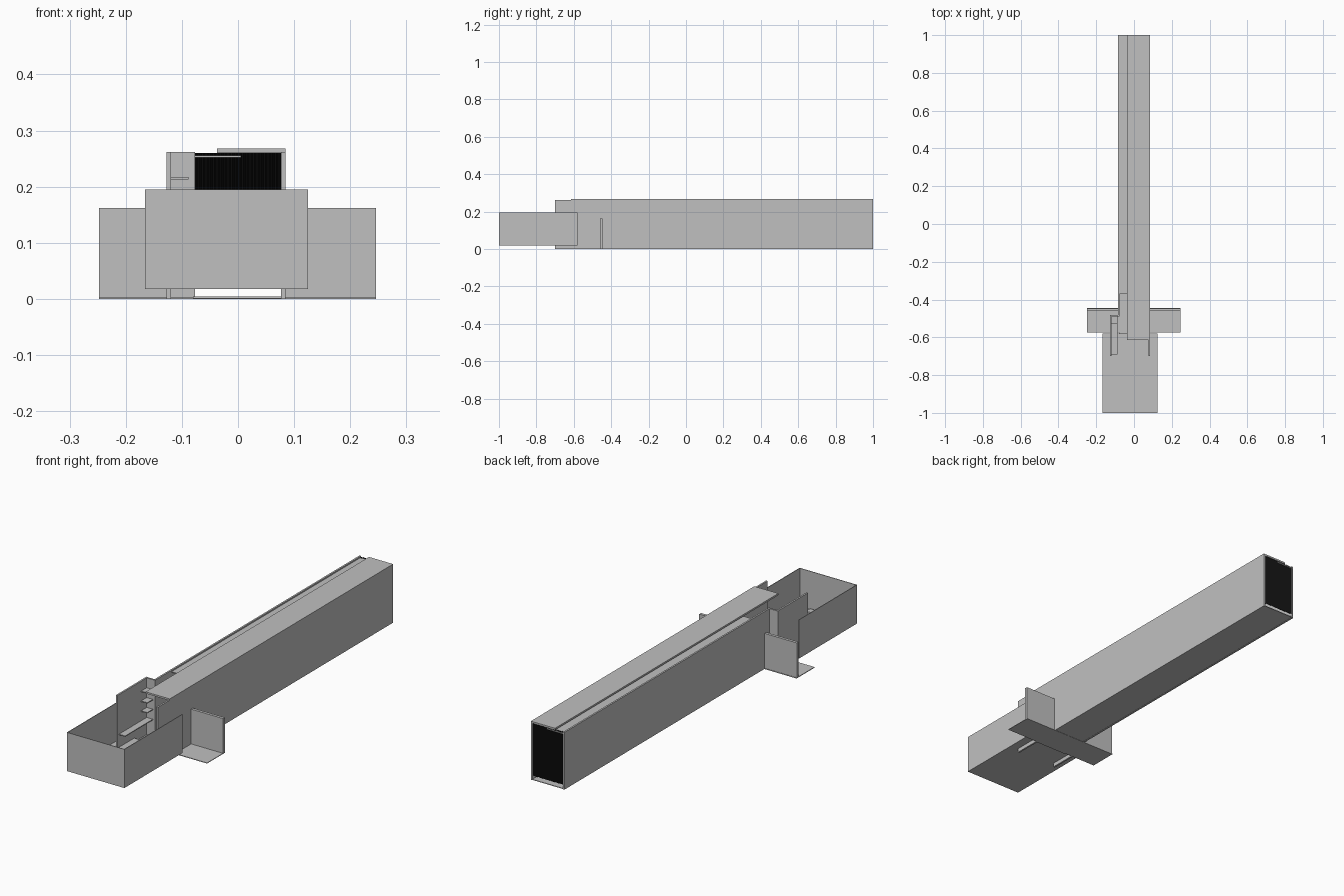
import bpy
import bmesh

cube = bpy.data.objects.get("Cube")
if cube:
    bpy.data.objects.remove(cube, do_unlink=True)


def material(name, rgb):
    mat = bpy.data.materials.new(name)
    mat.use_nodes = True
    mat.diffuse_color = (*rgb, 1)
    mat.node_tree.nodes["Principled BSDF"].inputs["Base Color"].default_value = (*rgb, 1)
    return mat


GREY = material("light_grey", (0.53, 0.53, 0.53))
BLACK = material("black", (0.004, 0.004, 0.004))


def add_object(name, bm, mat):
    mesh = bpy.data.meshes.new(name)
    bmesh.ops.recalc_face_normals(bm, faces=bm.faces)
    bm.to_mesh(mesh)
    bm.free()
    mesh.materials.append(mat)
    obj = bpy.data.objects.new(name, mesh)
    bpy.context.collection.objects.link(obj)
    return obj


def plate(name, xs, ys, zs, mat=GREY):
    """Box given by its ranges along x, y and z."""
    bm = bmesh.new()
    bmesh.ops.create_cube(bm, size=1)
    for v in bm.verts:
        v.co = [r[0] if c < 0 else r[1] for c, r in zip(v.co, (xs, ys, zs))]
    return add_object(name, bm, mat)


BACK = 1.0
T = 0.008          # sheet thickness
TOP = 0.262

# Long channel: walls, floor and overlapping top sheets
plate("channel_left_wall", (0.077, 0.085), (-0.7, BACK), (0, TOP))
plate("channel_right_wall", (-0.085, -0.077), (-0.49, BACK), (0, TOP))
plate("channel_floor", (-0.08, 0.08), (-0.58, BACK), (0.001, 0.004))
plate("channel_top_cover", (-0.037, 0.085), (-0.615, BACK), (0.26, 0.268))
plate("channel_inner_flange", (-0.08, 0.005), (-0.37, BACK), (0.252, 0.256))

# Stepped-out side plate beside the channel mouth
plate("side_plate", (-0.127, -0.119), (-0.7, -0.482), (0, TOP))
plate("side_plate_step", (-0.127, -0.077), (-0.49, -0.482), (0, TOP))

# Shelf and short slats on the side plate
plate("long_shelf", (-0.119, -0.088), (-0.69, -0.49), (0.077, 0.081))
for i in range(3):
    z = 0.123 + 0.045 * i
    plate(f"short_slat_{i + 1}", (-0.119, -0.088), (-0.53, -0.49), (z, z + 0.004))

# Open tray at the front, without a rear wall
X0, X1, Y0, Y1, Z0, Z1 = -0.166, 0.125, -1.0, -0.58, 0.018, 0.195
W = 0.003
plate("tray_floor", (X0, X1), (Y0, Y1), (Z0, Z0 + W))
plate("tray_front", (X0, X1), (Y0, Y0 + W), (Z0, Z1))
plate("tray_right_wall", (X0, X0 + W), (Y0, Y1), (Z0, Z1))
plate("tray_left_wall", (X1 - W, X1), (Y0, Y1), (Z0, Z1))
plate("tray_floor_strip", (-0.11, 0.065), (-0.99, -0.96), (Z0 + W, Z0 + 0.01))

# Mounting bracket: flat base and two upright ears
plate("bracket_base", (-0.248, 0.246), (-0.575, -0.445), (0, 0.003))
plate("bracket_right_ear", (-0.248, -0.085), (-0.46, -0.447), (0, 0.162))
plate("bracket_left_ear", (0.085, 0.246), (-0.46, -0.447), (0, 0.162))

# Finely pleated end screen
bm = bmesh.new()
COUNT = 48
previous = None
for i in range(COUNT + 1):
    x = -0.078 + 0.156 * i / COUNT
    y = BACK - (0.008 if i % 2 else 0.001)
    pair = [bm.verts.new((x, y, z)) for z in (0.019, 0.26)]
    if previous:
        bm.faces.new((previous[0], pair[0], pair[1], previous[1]))
    previous = pair
add_object("end_screen", bm, BLACK)
